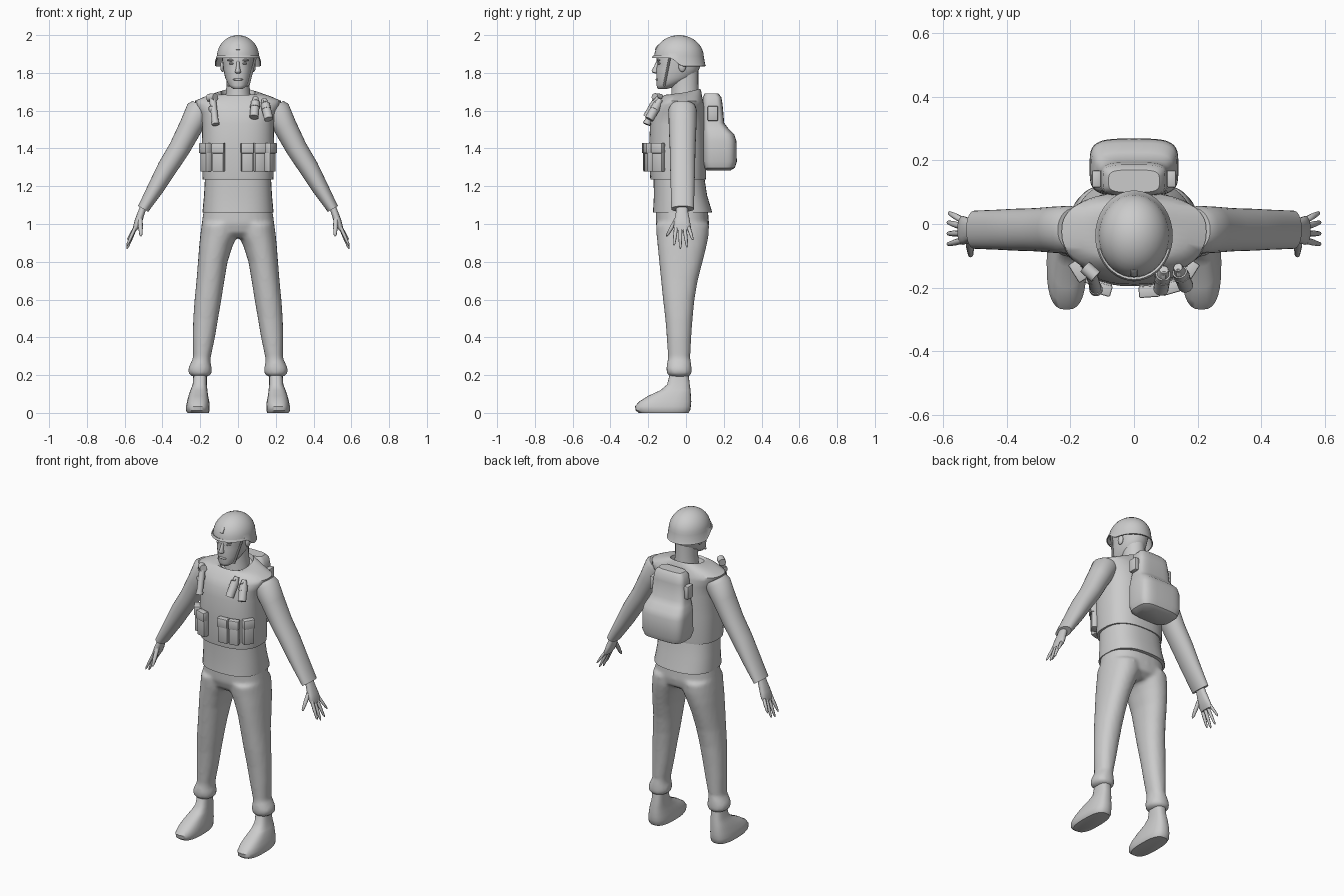
import bpy, bmesh, math
from mathutils import Vector, Euler


def finish(name, bm, angle=40):
    bmesh.ops.recalc_face_normals(bm, faces=bm.faces)
    me = bpy.data.meshes.new(name)
    bm.to_mesh(me)
    bm.free()
    me.polygons.foreach_set("use_smooth", [True] * len(me.polygons))
    me.set_sharp_from_angle(angle=math.radians(angle))
    ob = bpy.data.objects.new(name, me)
    bpy.context.collection.objects.link(ob)
    return ob


def skin(bm, rings):
    vs = [[bm.verts.new(p) for p in r] for r in rings]
    n = len(vs[0])
    for a, b in zip(vs, vs[1:]):
        for i in range(n):
            bm.faces.new((a[i], a[(i + 1) % n], b[(i + 1) % n], b[i]))
    bm.faces.new(vs[0])
    bm.faces.new(vs[-1])


def ring(z, x0, x1, y0, y1, p=2.0, tx=0, ty=0, n=28):
    """Superellipse inside the given bounds, tilted by tx / ty in height."""
    out = []
    for i in range(n):
        c, s = math.cos(2 * math.pi * i / n), math.sin(2 * math.pi * i / n)
        u = math.copysign(abs(c) ** (2 / p), c)
        v = math.copysign(abs(s) ** (2 / p), s)
        out.append(((x0 + x1) / 2 + u * (x1 - x0) / 2,
                    (y0 + y1) / 2 + v * (y1 - y0) / 2, z + tx * u + ty * v))
    return out


def loft(name, specs, p=2.0, n=28, angle=40):
    bm = bmesh.new()
    skin(bm, [ring(*s[:5], p, *(s[5:] or (0, 0)), n) for s in specs])
    return finish(name, bm, angle)


def sym(rows):
    """Rows (z, half width, y0, y1, ...) to centred ring bounds."""
    return [(r[0], -r[1], r[1], *r[2:]) for r in rows]


def mirror(ob):
    m = ob.modifiers.new("mirror", 'MIRROR')
    m.use_mirror_merge = False
    return ob


def box(name, loc, size, rot=(0, 0, 0), bevel=0.006):
    bm = bmesh.new()
    bmesh.ops.create_cube(bm, size=1)
    bmesh.ops.scale(bm, vec=size, verts=bm.verts)
    bmesh.ops.bevel(bm, geom=bm.edges[:], offset=bevel, segments=2, affect='EDGES', profile=0.5)
    ob = finish(name, bm)
    ob.location, ob.rotation_euler = loc, rot
    return ob


def rod(name, a, b, r0, r1=None, n=16):
    a, b = Vector(a), Vector(b)
    bm = bmesh.new()
    bmesh.ops.create_cone(bm, cap_ends=True, segments=n, radius1=r0,
                          radius2=r0 if r1 is None else r1, depth=(b - a).length)
    ob = finish(name, bm)
    ob.rotation_mode = 'QUATERNION'
    ob.rotation_quaternion = (b - a).to_track_quat('Z', 'Y')
    ob.location = (a + b) / 2
    return ob


def ball(name, loc, size):
    bm = bmesh.new()
    bmesh.ops.create_uvsphere(bm, u_segments=16, v_segments=10, radius=1)
    bmesh.ops.scale(bm, vec=size, verts=bm.verts)
    bmesh.ops.translate(bm, vec=loc, verts=bm.verts)
    return finish(name, bm)


# Trousers: mirrored leg with gathered cuff, plus hips, fused together
bm = bmesh.new()
leg = [(0.19, .165, .235, -.08, .01), (0.205, .14, .262, -.10, .03), (0.235, .138, .264, -.105, .03),
       (0.265, .145, .25, -.10, .027), (0.29, .145, .238, -.095, .022), (0.40, .122, .24, -.102, .028),
       (0.50, .105, .237, -.11, .035), (0.60, .088, .23, -.122, .045), (0.70, .072, .22, -.132, .062),
       (0.80, .055, .212, -.142, .088), (0.88, .03, .206, -.15, .108), (0.94, .003, .20, -.156, .12),
       (1.0, .001, .192, -.16, .122)]
skin(bm, [ring(*s, 2.2) for s in leg])
bmesh.ops.recalc_face_normals(bm, faces=bm.faces)
trousers = mirror(finish("trousers", bm))
hips = loft("hips", sym([(0.925, .09, -.11, .07), (0.955, .17, -.145, .115), (1.0, .192, -.16, .122),
                         (1.09, .18, -.16, .115)]), 2.4)
m = trousers.modifiers.new("hips", 'BOOLEAN')
m.operation, m.object = 'UNION', hips
hips.hide_render = True
hips.hide_viewport = True
m = trousers.modifiers.new("fuse", 'REMESH')
m.mode, m.voxel_size, m.use_smooth_shade = 'VOXEL', 0.011, True
m = trousers.modifiers.new("relax", 'SMOOTH')
m.factor, m.iterations = 0.5, 5

# Boots
mirror(loft("boots", [(0, .155, .268, -.25, .012), (.012, .15, .275, -.266, .022), (.035, .15, .275, -.27, .026),
                      (.06, .152, .27, -.248, .028), (.09, .158, .262, -.20, .026), (.12, .162, .252, -.135, .024),
                      (.15, .165, .24, -.10, .02), (.22, .165, .235, -.082, .012)], 2.7))

# Shirt skirt below the vest
loft("shirt", sym([(1.06, .172, -.155, .12), (1.06, .187, -.175, .138), (1.075, .187, -.174, .135),
                   (1.15, .18, -.17, .112), (1.26, .174, -.172, .095)]), 2.5, 36)

# Vest with sloping shoulders and a dipped neckline
loft("vest", sym([(1.235, .17, -.17, .09), (1.235, .187, -.188, .105), (1.25, .188, -.19, .106),
                  (1.40, .191, -.196, .106), (1.53, .19, -.19, .104), (1.59, .20, -.178, .102),
                  (1.63, .225, -.16, .098), (1.652, .228, -.14, .092), (1.675, .175, -.125, .085),
                  (1.695, .11, -.115, .08, 0, .012), (1.695, .09, -.10, .075, 0, .02),
                  (1.67, .08, -.09, .07, 0, .02)]), 2.5, 40)

# Sleeves, each ring tilted square to the arm
arm = [(.185, 1.62, .064, .068), (.205, 1.60, .072, .075), (.25, 1.515, .063, .073), (.31, 1.40, .057, .068),
       (.373, 1.30, .053, .066), (.43, 1.20, .045, .063), (.502, 1.08, .031, .060), (.502, 1.08, .022, .04)]
mirror(loft("sleeves", [(z, x - .86 * r, x + .86 * r, -.018 - w, -.018 + w, .5 * r, 0) for x, z, r, w in arm], 2.1))

# Hands: palm, four fingers and a thumb
mirror(loft("palms", [(1.10, .48, .516, -.05, .008), (1.06, .492, .532, -.054, .012), (1.02, .505, .547, -.062, .02),
                      (.985, .522, .556, -.066, .026), (.965, .536, .556, -.058, .02)], 2.4, 16))


def finger(name, a, b, r):
    rows = []
    for t, k in ((0, 1), (.5, .95), (.9, .65), (1, .2)):
        c = Vector(a).lerp(Vector(b), t)
        rows.append((c.z, c.x - r * k, c.x + r * k, c.y - r * k, c.y + r * k))
    mirror(loft(name, rows, 2, 8, 60))


for i, (y0, y1, z1) in enumerate([(-.052, -.064, .885), (-.03, -.03, .868), (-.009, .006, .876), (.012, .036, .915)]):
    finger(f"finger_{i + 1}", (.540, y0, .99), (.588 - .004 * (i == 3), y1, z1), .0105)
finger("thumb", (.518, -.048, 1.03), (.514, -.102, .935), .013)

# Neck and head
loft("neck", sym([(1.62, .075, -.085, .07), (1.69, .065, -.078, .068), (1.74, .06, -.075, .065), (1.82, .06, -.075, .065)]))
loft("head", sym([(1.714, .022, -.145, -.105), (1.722, .036, -.153, -.075), (1.742, .054, -.156, -.02, 0, .008),
                  (1.775, .068, -.156, .05, 0, .006), (1.82, .078, -.158, .07), (1.845, .08, -.152, .078),
                  (1.87, .084, -.157, .085), (1.93, .08, -.14, .07)]), 2.2)
loft("nose", sym([(1.797, .009, -.165, -.14), (1.803, .016, -.18, -.14), (1.812, .014, -.182, -.14),
                  (1.835, .009, -.169, -.14), (1.865, .008, -.156, -.13)]), 2, 12, 60)
ball("mouth", (0, -.151, 1.765), (.026, .010, .007))
mirror(ball("eyes", (.034, -.141, 1.85), (.015, .010, .006)))
mirror(ball("brows", (.036, -.145, 1.867), (.022, .010, .006)))
mirror(ball("ears", (.082, -.02, 1.835), (.012, .02, .03)))

# Helmet: dome with the rim lower over the ears and nape
bm = bmesh.new()
N, rings = 40, []
dome = [(math.sin(math.radians(a)), 2 - .115 * (1 - math.cos(math.radians(a)))) for a in (6, 18, 30, 42, 54, 66, 78, 88)]
for r, z, rim in [(r, z, 0) for r, z in dome] + [(1.05, 0, .014), (1.09, 0, .001), (1.04, 0, 0), (.93, 1.895, 0)]:
    pts = []
    for i in range(N):
        c, s = math.cos(2 * math.pi * i / N), math.sin(2 * math.pi * i / N)
        t = min(max((s + .35) / .5, 0), 1)
        low = 1.878 - .043 * t * t * (3 - 2 * t)
        pts.append((r * .112 * c, -.037 + r * .131 * s, z if z else low + rim))
    rings.append(pts)
skin(bm, rings)
finish("helmet", bm, 50)
box("helmet_mount", (0, -.152, 1.935), (.022, .012, .034), (math.radians(-35), 0, 0), .003)
mirror(rod("chin_straps", (.094, -.085, 1.885), (.056, -.115, 1.735), .006, n=8))
rod("chin_strap_bottom", (-.056, -.115, 1.735), (.056, -.115, 1.735), .006, n=8)

# Magazine pouches around the front of the vest
for i, (x, y, deg, w) in enumerate([(.048, -.207, 4, .062), (.113, -.196, 16, .056), (.17, -.145, 58, .062),
                                    (-.102, -.198, -16, .062), (-.17, -.145, -58, .062)]):
    turn = (0, 0, math.radians(deg))
    box(f"pouch_{i + 1}", (x, y, 1.352), (w, .036, .15), turn)
    out = Euler(turn).to_matrix() @ Vector((0, -.006, 0))
    box(f"pouch_flap_{i + 1}", (x + out.x, y + out.y, 1.402), (w + .005, .036, .055), turn, .005)

# Two canisters on one side of the chest, angled torch on the other
for i, (a, b) in enumerate([((.085, -.205, 1.565), (.092, -.158, 1.645)), ((.163, -.195, 1.555), (.144, -.15, 1.635))]):
    a, b = Vector(a), Vector(b)
    d = (b - a).normalized()
    rod(f"canister_{i + 1}", a, b, .024)
    rod(f"canister_cap_{i + 1}", b, b + d * .028, .019, .014)
    rod(f"canister_band_{i + 1}", a + d * .06, a + d * .07, .026)
    box(f"canister_lever_{i + 1}", b + d * .02 + Vector((0, -.012, 0)), (.014, .03, .012), (.5, 0, 0), .003)
rod("torch_body", (-.12, -.205, 1.535), (-.135, -.155, 1.665), .018)
rod("torch_neck", (-.12, -.166, 1.672), (-.155, -.135, 1.668), .021)
rod("torch_base", (-.119, -.208, 1.527), (-.121, -.202, 1.542), .021)
box("torch_mount", (-.135, -.165, 1.61), (.03, .05, .03), (0, 0, -.3))

# Backpack: wide lower bag stepping in to the upper bag, with side pockets
loft("backpack", sym([(1.283, .10, .11, .235), (1.297, .128, .095, .258), (1.33, .14, .088, .269), (1.44, .139, .088, .267),
                      (1.475, .134, .088, .255), (1.505, .122, .088, .225), (1.535, .112, .088, .202),
                      (1.63, .104, .088, .194), (1.672, .098, .09, .187), (1.692, .08, .10, .17)]), 4, 40)
mirror(box("backpack_pockets", (0, 0, 0), (.03, .055, .08), bevel=.007))
pocket = bpy.data.objects["backpack_pockets"]
for v in pocket.data.vertices:
    v.co += Vector((.118, .142, 1.585))
